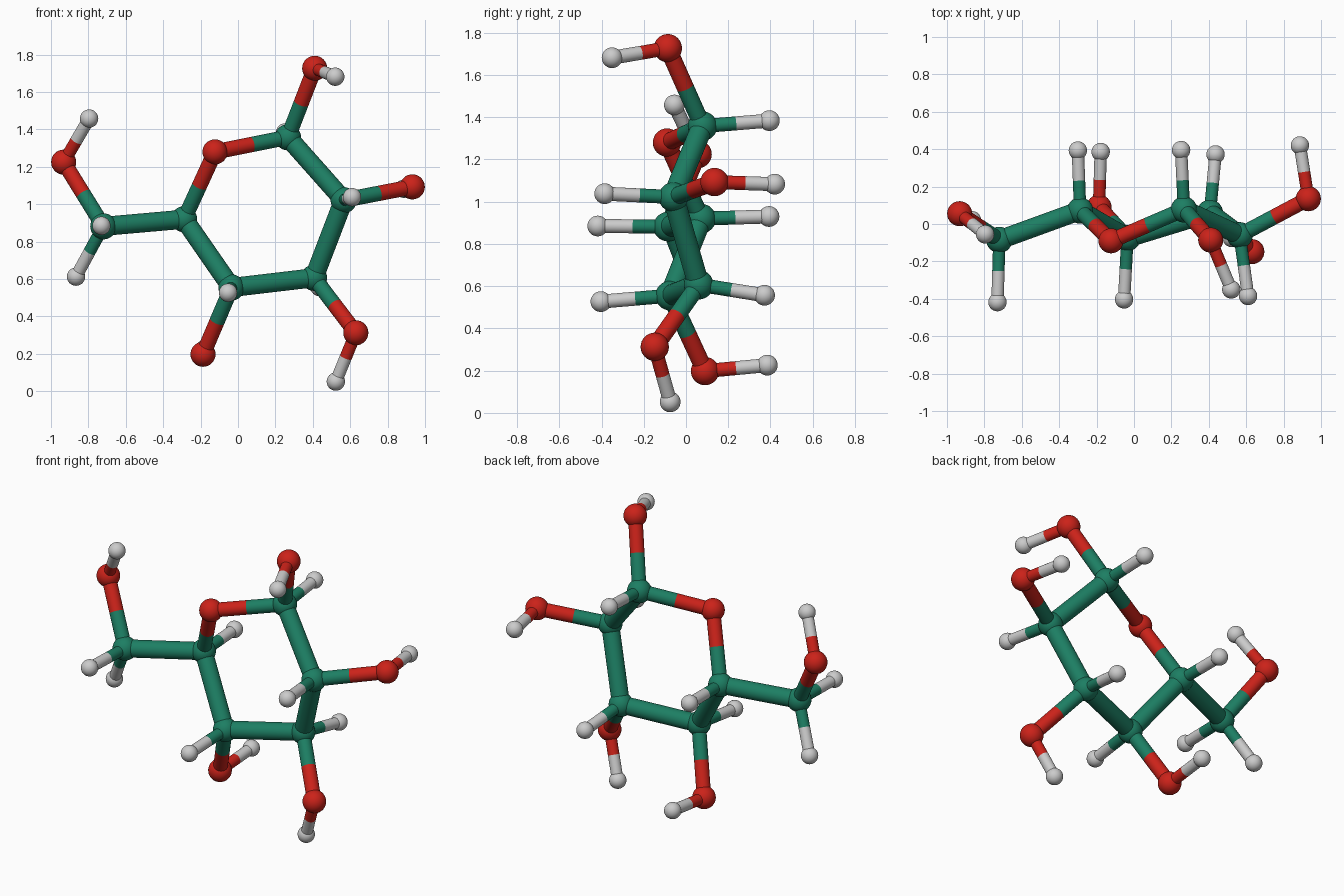
import bpy
from mathutils import Vector

if "Cube" in bpy.data.objects:
    bpy.data.objects.remove(bpy.data.objects["Cube"])

# Element styles: colour (None = plain grey) and ball radius
def material(name, rgb):
    m = bpy.data.materials.new(name)
    m.diffuse_color = (*rgb, 1)
    m.use_nodes = True
    m.node_tree.nodes["Principled BSDF"].inputs["Base Color"].default_value = m.diffuse_color
    return m

GREEN = material("green", (0.012, 0.21, 0.125))
RED = material("red", (0.6, 0.016, 0.01))
STYLE = {"C": ("carbon", GREEN, 0.070), "O": ("oxygen", RED, 0.067), "H": ("hydrogen", None, 0.049)}

# Atom centres
ATOMS = {
    "O5": (-0.123, -0.09, 1.28),
    "C1": (0.267, 0.078, 1.358),
    "C2": (0.565, -0.06, 1.022),
    "C3": (0.406, 0.06, 0.607),
    "C4": (-0.035, -0.075, 0.555),
    "C5": (-0.288, 0.072, 0.920),
    "C6": (-0.720, -0.085, 0.882),
    "O1": (0.41, -0.086, 1.727),
    "O2": (0.932, 0.135, 1.093),
    "O3": (0.63, -0.148, 0.313),
    "O4": (-0.187, 0.09, 0.198),
    "O6": (-0.932, 0.055, 1.225),
    "H1": (0.252, 0.395, 1.384),
    "H2": (0.61, -0.385, 1.038),
    "H3": (0.436, 0.372, 0.557),
    "H4": (-0.053, -0.403, 0.527),
    "H5": (-0.30, 0.393, 0.93),
    "H6": (-0.73, -0.418, 0.885),
    "H7": (-0.866, 0.02, 0.613),
    "H8": (0.52, -0.35, 1.682),
    "H9": (0.887, 0.42, 1.083),
    "H10": (0.523, -0.075, 0.052),
    "H11": (-0.178, 0.385, 0.226),
    "H12": (-0.796, -0.055, 1.458),
}
BONDS = """O5-C1 C1-C2 C2-C3 C3-C4 C4-C5 C5-O5 C5-C6
C1-O1 C2-O2 C3-O3 C4-O4 C6-O6
C1-H1 C2-H2 C3-H3 C4-H4 C5-H5 C6-H6 C6-H7
O1-H8 O2-H9 O3-H10 O4-H11 O6-H12""".split()


def finish(name, mat):
    ob = bpy.context.object
    ob.name = name
    if mat:
        ob.data.materials.append(mat)
    bpy.ops.object.shade_smooth_by_angle()


def rod(name, a, b, radius, mat):
    d = b - a
    bpy.ops.mesh.primitive_cylinder_add(
        vertices=32, radius=radius, depth=d.length, location=(a + b) / 2,
        rotation=d.to_track_quat('Z', 'Y').to_euler())
    finish(name, mat)


# Balls
for key, pos in ATOMS.items():
    label, mat, r = STYLE[key[0]]
    bpy.ops.mesh.primitive_uv_sphere_add(segments=32, ring_count=16, radius=r, location=pos)
    finish(f"{label}_ball_{key[1:]}", mat)

# Rods: each half takes the colour of its own ball
for bond in BONDS:
    ka, kb = bond.split("-")
    a, b = Vector(ATOMS[ka]), Vector(ATOMS[kb])
    kinds = ka[0] + kb[0]
    radius = 0.033 if "H" in kinds else 0.041 if "O" in kinds else 0.051
    mid = (a + b) / 2
    if kinds == "CC":
        rod(f"bond_{ka}_{kb}", a, b, radius, GREEN)
    else:
        rod(f"bond_{ka}_{kb}_first_half", a, mid, radius, STYLE[ka[0]][1])
        rod(f"bond_{ka}_{kb}_second_half", mid, b, radius, STYLE[kb[0]][1])
